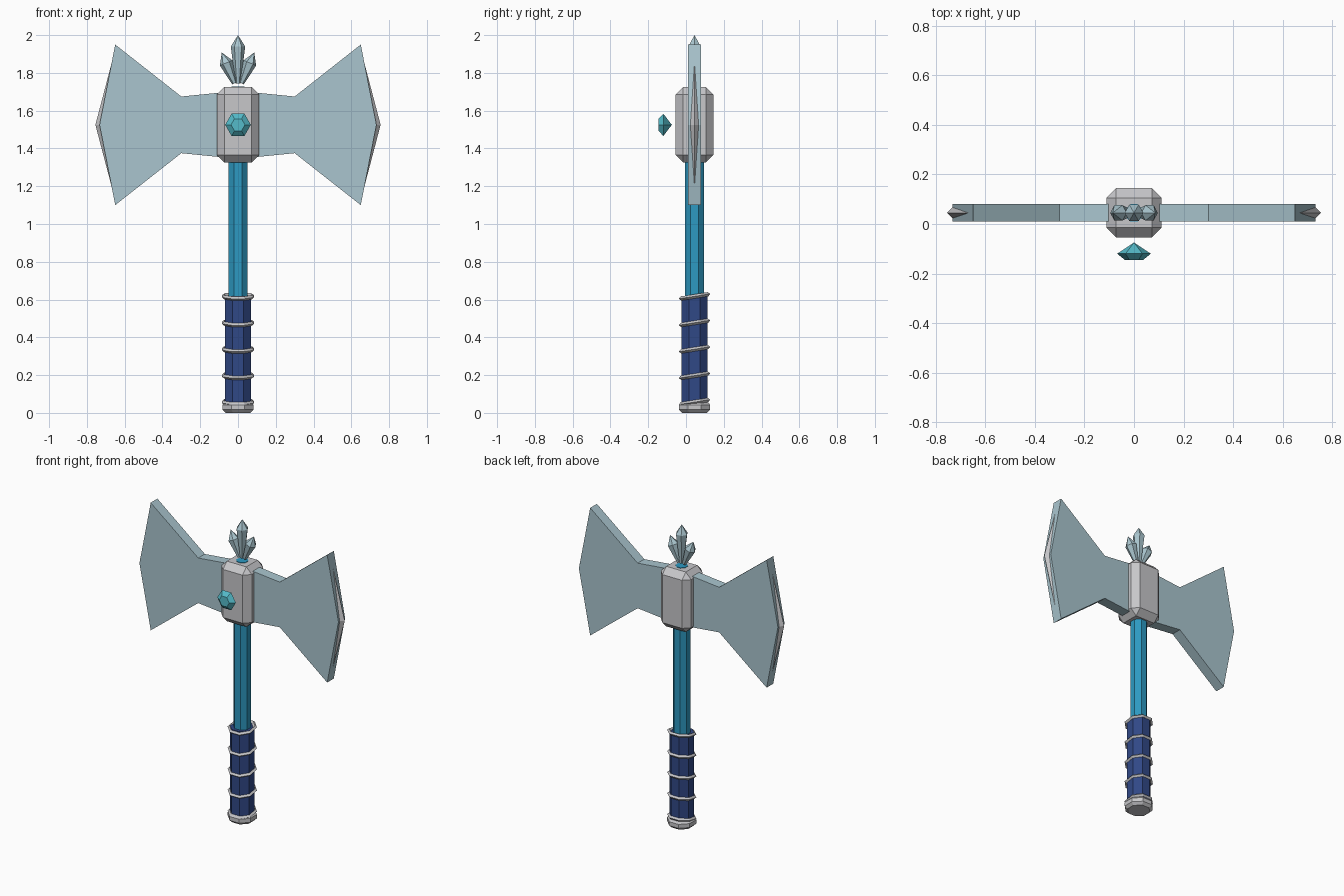
import bpy, bmesh
from math import pi, cos, sin, radians
from mathutils import Matrix, Vector

cube = bpy.data.objects.get("Cube")
if cube:
    bpy.data.objects.remove(cube)

CY = 0.045          # depth of the shaft axis
MID = 1.525         # height of the axe head centre


def material(name, rgb):
    m = bpy.data.materials.new(name)
    m.use_nodes = True
    m.diffuse_color = (*rgb, 1)
    bsdf = next(n for n in m.node_tree.nodes if n.type == 'BSDF_PRINCIPLED')
    bsdf.inputs["Base Color"].default_value = (*rgb, 1)
    return m


ICE = material("pale ice blue", (0.40, 0.56, 0.62))
METAL = material("light grey metal", (0.57, 0.57, 0.59))
SHAFT = material("bright blue", (0.026, 0.32, 0.54))
GRIP = material("navy leather", (0.03, 0.065, 0.24))
GEM = material("turquoise gem", (0.09, 0.50, 0.59))


def finish(name, bm, mat, matrix=None):
    bmesh.ops.recalc_face_normals(bm, faces=bm.faces[:])
    me = bpy.data.meshes.new(name)
    bm.to_mesh(me)
    bm.free()
    me.materials.append(mat)
    ob = bpy.data.objects.new(name, me)
    if matrix:
        ob.matrix_world = matrix
    bpy.context.collection.objects.link(ob)
    return ob


def lathe(name, profile, sides, mat, matrix, phase=0.0):
    """Faceted solid from (height, radius) pairs; radius 0 makes a tip."""
    bm = bmesh.new()
    rings = []
    for z, r in profile:
        if r == 0:
            rings.append([bm.verts.new((0, 0, z))])
        else:
            angles = [phase + 2 * pi * i / sides for i in range(sides)]
            rings.append([bm.verts.new((r * cos(a), r * sin(a), z)) for a in angles])
    for lo, hi in zip(rings, rings[1:]):
        for i in range(sides):
            j = (i + 1) % sides
            if len(hi) == 1:
                bm.faces.new((lo[i], lo[j], hi[0]))
            elif len(lo) == 1:
                bm.faces.new((lo[0], hi[j], hi[i]))
            else:
                bm.faces.new((lo[i], lo[j], hi[j], hi[i]))
    for ring in (rings[0], rings[-1]):
        if len(ring) > 1:
            bm.faces.new(ring)
    return finish(name, bm, mat, matrix)


AXIS = Matrix.Translation((0, CY, 0))
FLAT = pi / 8                   # turns an octagon flat side forward
OCT = 1 / cos(FLAT)             # flat distance to corner radius


def octagon(name, profile, mat):
    lathe(name, [(z, r * OCT) for z, r in profile], 8, mat, AXIS, FLAT)


# Handle
octagon("pommel", [(0, 0.066), (0.017, 0.083), (0.043, 0.083), (0.058, 0.07)], METAL)
octagon("grip", [(0.05, 0.07), (0.62, 0.07)], GRIP)
octagon("shaft", [(0.6, 0.05), (1.7, 0.05)], SHAFT)
octagon("shaft_top", [(1.71, 0.035), (1.728, 0.035)], SHAFT)

# Tilted wire rings round the grip
for n in range(5):
    bm = bmesh.new()
    loops = []
    for i in range(8):
        a = FLAT + i * pi / 4
        loops.append([bm.verts.new((r * OCT * cos(a), r * OCT * sin(a), z))
                      for r, z in ((0.084, 0), (0.073, 0.011), (0.062, 0), (0.073, -0.011))])
    for i in range(8):
        p, q = loops[i], loops[(i + 1) % 8]
        for k in range(4):
            bm.faces.new((p[k], q[k], q[(k + 1) % 4], p[(k + 1) % 4]))
    place = Matrix.Translation((0, CY, 0.057 + 0.14 * n)) @ Matrix.Rotation(radians(9), 4, 'X')
    finish(f"grip_ring_{n + 1}", bm, METAL, place)

# Chamfered head block
bm = bmesh.new()
bmesh.ops.create_cube(bm, size=1, matrix=Matrix.Diagonal((0.224, 0.2, 0.4, 1)))
bmesh.ops.bevel(bm, geom=bm.edges[:], offset=0.04, segments=1, affect='EDGES', profile=0.5)
finish("head_block", bm, METAL, Matrix.Translation((0, CY, MID)))

# Blades: upper outline, mirrored downwards, extruded through the depth
upper = [(0, 0.18), (0.30, 0.15), (0.65, 0.425), (0.733, 0)]
outline = upper + [(x, -z) for x, z in reversed(upper[:-1])]
for side, label in ((1, "left"), (-1, "right")):
    bm = bmesh.new()
    face = bm.faces.new([bm.verts.new((side * x, CY - 0.035, MID + z)) for x, z in outline])
    new = bmesh.ops.extrude_face_region(bm, geom=[face])["geom"]
    bmesh.ops.translate(bm, verts=[v for v in new if isinstance(v, bmesh.types.BMVert)],
                        vec=(0, 0.07, 0))
    finish(f"{label}_blade", bm, ICE)

    # Slim diamond cutting edge
    bm = bmesh.new()
    pts = [(0.755, 0, 0), (0.725, 0.03, 0), (0.62, 0, 0), (0.725, -0.03, 0)]
    belt = [bm.verts.new((side * x, CY + y, MID + z)) for x, y, z in pts]
    for s in (1, -1):
        tip = bm.verts.new((side * 0.65, CY, MID + s * 0.40))
        for i in range(4):
            bm.faces.new((belt[i], belt[(i + 1) % 4], tip))
    finish(f"{label}_cutting_edge", bm, METAL)

# Crystal cluster on top
for name, base, tip, width in (("centre", (0, 1.745), (0, 2.0), 0.038),
                               ("left", (0.018, 1.745), (0.086, 1.908), 0.036),
                               ("right", (-0.018, 1.745), (-0.086, 1.908), 0.036)):
    start = Vector((base[0], CY, base[1]))
    axis = Vector((tip[0], CY, tip[1])) - start
    length = axis.length
    turn = Vector((0, 0, 1)).rotation_difference(axis).to_matrix().to_4x4()
    lathe(f"{name}_crystal", [(0, 0.014), (length - 0.06, width), (length, 0)],
          6, ICE, Matrix.Translation(start) @ turn)

# Cut gem floating before the block
lathe("front_gem", [(-0.045, 0), (0, 0.068), (0.025, 0.037)], 6, GEM,
      Matrix.Translation((0, -0.12, MID)) @ Matrix.Rotation(pi / 2, 4, 'X'))
